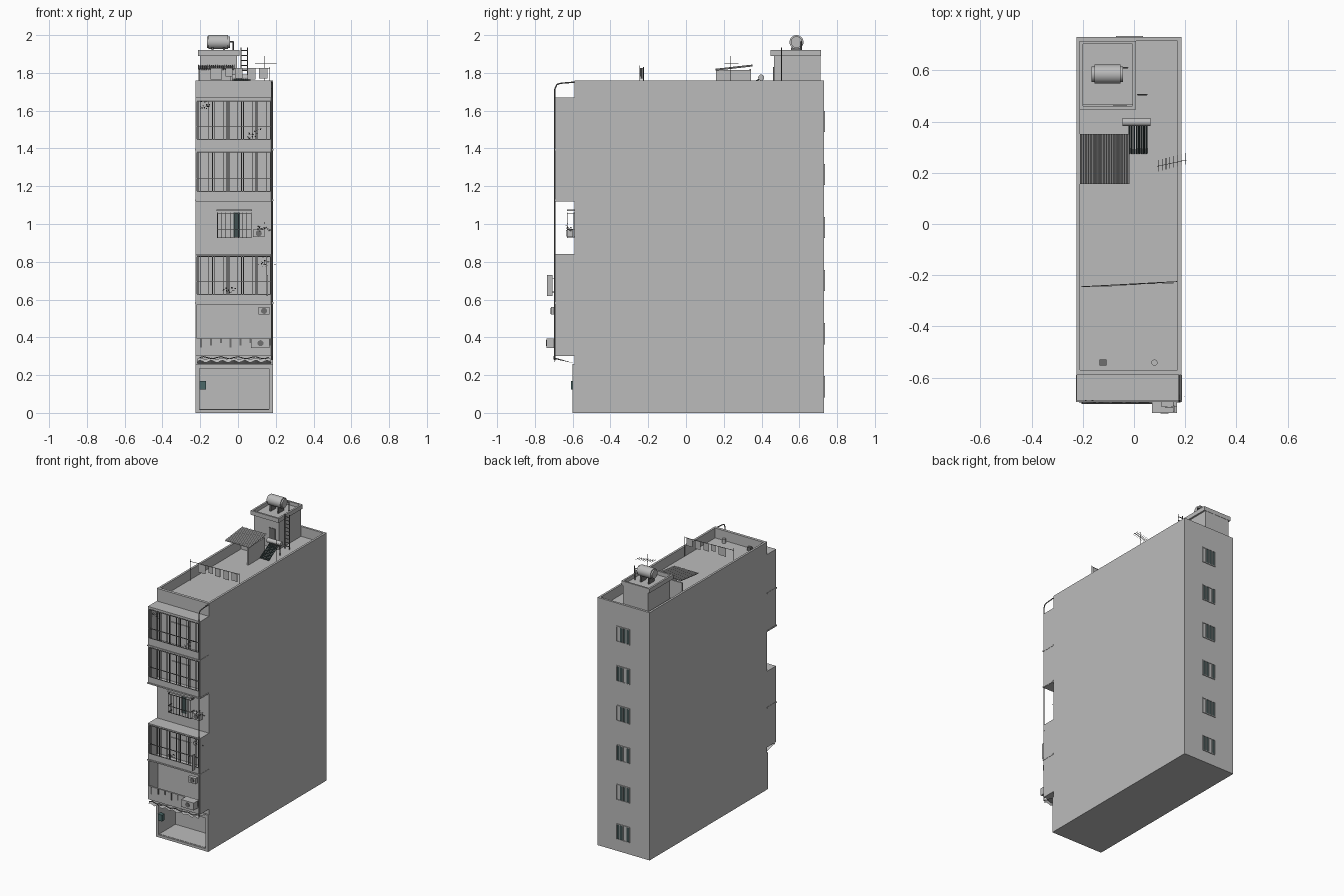
import bpy, bmesh, math, random
from mathutils import Vector, Matrix

if "Cube" in bpy.data.objects:
    bpy.data.objects.remove(bpy.data.objects["Cube"])
random.seed(4)

def material(name, r, g, b):
    m = bpy.data.materials.new(name)
    m.diffuse_color = (r, g, b, 1)
    m.use_nodes = True
    m.node_tree.nodes["Principled BSDF"].inputs["Base Color"].default_value = m.diffuse_color
    return m

WALL = material("grey_plaster", .5, .5, .5)
METAL = material("dark_metal", .16, .16, .16)
GLASS = material("dark_glass", .05, .08, .08)
TEAL = material("teal_paint", .07, .14, .14)

def finish(name, bm, mat, smooth=False):
    me = bpy.data.meshes.new(name)
    bmesh.ops.recalc_face_normals(bm, faces=bm.faces)
    bm.to_mesh(me)
    bm.free()
    me.materials.append(mat)
    ob = bpy.data.objects.new(name, me)
    bpy.context.collection.objects.link(ob)
    if smooth:
        for p in me.polygons:
            p.use_smooth = len(p.vertices) == 4
    return ob

def boxes(name, mat, items):
    """One object from many boxes given as (x0, x1, y0, y1, z0, z1)."""
    bm = bmesh.new()
    for x0, x1, y0, y1, z0, z1 in items:
        m = Matrix.Translation(((x0+x1)/2, (y0+y1)/2, (z0+z1)/2)) @ Matrix.Diagonal((x1-x0, y1-y0, z1-z0, 1))
        bmesh.ops.create_cube(bm, size=1, matrix=m)
    return finish(name, bm, mat)

def rods(name, mat, segs, r, n=8):
    """One object from cylinders between point pairs."""
    bm = bmesh.new()
    for a, b in segs:
        a, b = Vector(a), Vector(b)
        d = b - a
        m = Matrix.Translation((a+b)/2) @ d.to_track_quat('Z', 'Y').to_matrix().to_4x4()
        bmesh.ops.create_cone(bm, cap_ends=True, segments=n, radius1=r, radius2=r, depth=d.length, matrix=m)
    return finish(name, bm, mat, n > 6)

def chain(pts):
    return list(zip(pts, pts[1:]))

X0, X1, YF, YB, BAY = -.225, .185, -.59, .73, -.69

# Main block with roof well and shop recess cut out
body = boxes("building_body", WALL, [(X0, X1, YF, YB, 0, 1.76)])
for nm, b in (("roof_well", (X0+.015, X1-.015, YF+.02, YB-.015, 1.69, 1.9)),
              ("shop_recess", (-.205, .165, -.8, -.41, .02, .235))):
    cut = boxes(nm + "_cutter", WALL, [b])
    cut.hide_render = True
    cut.hide_set(True)
    mod = body.modifiers.new(nm, 'BOOLEAN')
    mod.operation, mod.object, mod.solver = 'DIFFERENCE', cut, 'EXACT'

# Shop frame and wall panels
boxes("shop_frame", WALL, [(X0, -.205, -.6, YF, 0, .26), (.165, X1, -.6, YF, 0, .26),
                           (-.205, .165, -.6, YF, 0, .018), (-.205, .165, -.6, YF, .235, .26)])
boxes("shop_posters", WALL, [(-.10, .01, -.415, -.41, .15, .225), (.035, .115, -.415, -.41, .16, .225)])
boxes("meter_box", TEAL, [(-.203, -.17, -.61, -.58, .125, .17)])

# Front bays: side walls, slabs and parapets
bay = []
for z0, z1 in ((.30, .84), (1.12, 1.67)):
    bay += [(X0, X0+.008, BAY, YF, z0, z1), (X1-.008, X1, BAY, YF, z0, z1)]
for z0, z1 in ((.30, .312), (.575, .59), (.832, .84), (1.12, 1.132), (1.385, 1.40), (1.655, 1.67)):
    bay.append((X0, X1, BAY, YF, z0, z1))
for z0, z1 in ((.312, .395), (.59, .625), (1.132, 1.17), (1.40, 1.445)):
    bay.append((X0+.008, X1-.008, BAY, BAY+.012, z0, z1))
boxes("front_bays", WALL, bay)
boxes("bay_edge_trim", WALL, [(X0-.002, X1+.002, BAY-.005, YF, z, z+.009) for z in (.577, 1.122, 1.389)])

# Balcony grilles, and windows behind them
bars, doors = [], []
for z0, z1 in ((.625, .832), (1.17, 1.385), (1.445, 1.655)):
    for i in range(6):
        x = X0 + .011 + i*.0765
        bars.append((x, x+.005, BAY, BAY+.006, z0, z1))
        if i < 5:
            bars.append((x+.012, x+.015, BAY, BAY+.005, z0, z1))
            bars.append((x+.058, x+.061, BAY, BAY+.005, z0, z1))
    for z in (z0, z0+.07, z1-.006):
        bars.append((X0+.008, X1-.008, BAY, BAY+.005, z, z+.004))
    doors += [(-.11, -.04, YF-.006, YF, z0+.03, z0+.11), (-.03, .035, YF-.006, YF, z0+.01, z0+.11),
              (.10, .16, YF-.006, YF, z0+.04, z0+.11)]
boxes("balcony_grilles", METAL, bars)
boxes("balcony_windows", WALL, doors)

# Caged window on the flat storey
boxes("caged_window_glass", GLASS, [(-.025, .01, YF-.004, YF, .93, 1.06)])
boxes("caged_window_shutters", WALL, [(-.10, -.027, YF-.005, YF, .93, 1.06), (.012, .065, YF-.005, YF, .93, 1.06)])
cage = [(-.11+i*.0222, -.107+i*.0222, -.63, -.627, .925, 1.06) for i in range(9)]
for z in (.925, .97, 1.055):
    cage += [(-.11, .07, -.63, -.627, z, z+.004), (-.11, -.107, -.63, YF, z, z+.004), (.067, .07, -.63, YF, z, z+.004)]
boxes("window_cage", METAL, cage)
boxes("window_hood", WALL, [(-.115, .075, -.63, YF, 1.068, 1.078)])

# Air conditioners with fan discs
units = [(.08, .14, -.63, -.597, .93, .972), (.07, .168, -.738, BAY, .343, .395), (.108, .168, -.715, BAY, .52, .56)]
boxes("air_conditioners", WALL, units)
rods("conditioner_fans", METAL, [(((a+b)/2, c-.002, (e+f)/2), ((a+b)/2, c, (e+f)/2)) for a, b, c, d, e, f in units], .016, 16)
boxes("hanging_sign", WALL, [(.152, .158, -.735, -.708, .62, .73)])
rods("sign_brackets", METAL, [((.155, -.71, z), (.155, BAY, z)) for z in (.64, .71)], .002, 6)

# Potted plants on the grilles
bm = bmesh.new()
for cx, cy, cz in ((.14, -.675, .80), (-.17, -.675, 1.62), (.08, -.675, 1.47), (.13, -.62, .97), (-.05, -.675, .645)):
    for _ in range(28):
        c = Vector((cx, cy, cz)) + Vector((random.gauss(0, .016), random.gauss(0, .006), random.gauss(0, .014)))
        rot = Matrix.Rotation(random.uniform(0, 6.28), 4, 'Z') @ Matrix.Rotation(random.uniform(0, 3.14), 4, 'X')
        bmesh.ops.create_grid(bm, x_segments=1, y_segments=1, size=.0035, matrix=Matrix.Translation(c) @ rot)
finish("plant_leaves", bm, METAL)

# Ragged shop awning, its valance and sagging cable
bm = bmesh.new()
rows = []
for i in range(33):
    x = X0 + .01 + i*.39/32
    w = .004*math.sin(i*1.3)
    rows.append([bm.verts.new(p) for p in ((x, YF, .262), (x, BAY, .288+w), (x, BAY-.006, .272+w*1.5))])
for a, b in chain(rows):
    for k in range(2):
        bm.faces.new((a[k], b[k], b[k+1], a[k+1]))
finish("shop_awning", bm, WALL)
boxes("awning_hangers", METAL, [(-.20+i*.052, -.19+i*.052, BAY-.006, BAY-.002, .345+.012*(i % 3), .395) for i in range(8)])
rods("sagging_cable", METAL, chain([(X0+.02+i*.023, BAY-.01, .292+.006*math.sin(i*1.6)) for i in range(17)]), .0025, 6)

# Corner downpipe bending back to the roof
rods("downpipe", METAL, chain([(.178, BAY-.004, .28), (.178, BAY-.004, 1.715), (.178, BAY+.006, 1.738),
                               (.178, BAY+.025, 1.745), (.178, YF+.01, 1.752)]), .0035)

# Back windows: frame, panes
frames, panes = [], []
for k in range(6):
    z0, z1 = .082 + k*.281, .194 + k*.281
    frames += [(-.07, .035, YB, YB+.005, z, z+.005) for z in (z0, z1-.005)]
    for i in range(5):
        x = -.07 + i*.025
        frames.append((x, x+.005, YB, YB+.005, z0, z1))
        if i < 4 and i != (k*2+1) % 4:
            panes.append((x+.005, x+.025, YB, YB+.002, z0+.005, z1-.005))
boxes("back_window_frames", WALL, frames)
boxes("back_window_panes", GLASS, panes)

# Stair house with raised rim
R = 1.69
rim = [(-.213, .007, .447, .46, 1.89, 1.92), (-.213, .007, .703, .715, 1.89, 1.92),
       (-.213, -.2, .46, .703, 1.89, 1.92), (-.006, .007, .46, .703, 1.89, 1.92)]
boxes("stair_house", WALL, [(-.2, -.005, .465, .713, R, 1.895)])
boxes("stair_house_rim", WALL, rim)
boxes("stair_house_door", METAL, [(-.08, -.03, .461, .465, R, 1.83)])

# Water tank on cradle
rods("water_tank", WALL, [((-.155, .585, 1.963), (-.052, .585, 1.963))], .037, 28)
rods("tank_ends", WALL, [((-.165, .585, 1.963), (-.042, .585, 1.963))], .03, 28)
boxes("tank_cradle", METAL, [(x, x+.01, .555, .615, 1.895, 1.935) for x in (-.14, -.08)])
rods("tank_pipe", METAL, [((-.045, .61, 1.965), (-.025, .61, 1.965)), ((-.025, .61, 1.965), (-.025, .61, 1.895))], .003)

# Roof ladder
rods("ladder", METAL, [((x, .505, R), (x, .505, 1.935)) for x in (.015, .05)] +
     [((.015, .505, R+.02+i*.026), (.05, .505, R+.02+i*.026)) for i in range(9)], .003, 6)

# Lean-to with corrugated roof
boxes("lean_to_walls", WALL, [(-.04, -.03, .16, .345, R, 1.815), (-.21, -.04, .335, .345, R, 1.82)])
bm = bmesh.new()
rows = []
for i in range(77):
    x = -.21 + i*.19/76
    w = .004*math.cos(i*math.pi/2)
    rows.append([bm.verts.new((x, y, z+w)) for y, z in ((.157, 1.818), (.352, 1.84))])
for a, b in chain(rows):
    bm.faces.new((a[0], b[0], b[1], a[1]))
sheet = finish("corrugated_roof", bm, WALL)
sheet.modifiers.new("thickness", 'SOLIDIFY').thickness = .002

# Solar water heater
rods("solar_tank", WALL, [((-.045, .398, 1.775), (.065, .398, 1.775))], .016, 20)
rods("solar_tubes", GLASS, [((-.018+i*.0095, .275, 1.70), (-.018+i*.0095, .39, 1.768)) for i in range(8)], .0035)
rods("solar_legs", METAL, [((x, .398, R), (x, .398, 1.77)) for x in (-.03, .05)], .003, 6)

# Washing line with sheets
rods("washing_line", METAL, [((-.205, -.245, R), (-.205, -.245, 1.84)), ((.168, -.225, R), (.168, -.225, 1.83)),
                             ((-.205, -.245, 1.825), (.168, -.225, 1.825))], .002, 6)
boxes("hanging_laundry", WALL, [(x, x+w, -.237+x*.05, -.234+x*.05, 1.825-h, 1.825) for x, w, h in
                                ((-.145, .06, .06), (-.065, .035, .045), (-.015, .04, .055), (.05, .042, .06), (.11, .045, .055))])

# Aerial
els = [((.14, .235, R), (.14, .235, 1.89)), ((.09, .225, 1.85), (.205, .25, 1.85))]
els += [((.095+i*.015, .205+i*.004, 1.85), (.095+i*.015, .25+i*.004, 1.85)) for i in range(8)]
rods("aerial", METAL, els, .0012, 6)

# Roof pots
boxes("roof_crate", METAL, [(-.135, -.108, -.552, -.53, R, 1.715)])
rods("roof_pot", WALL, [((.08, -.541, R), (.08, -.541, 1.72))], .012, 16)
